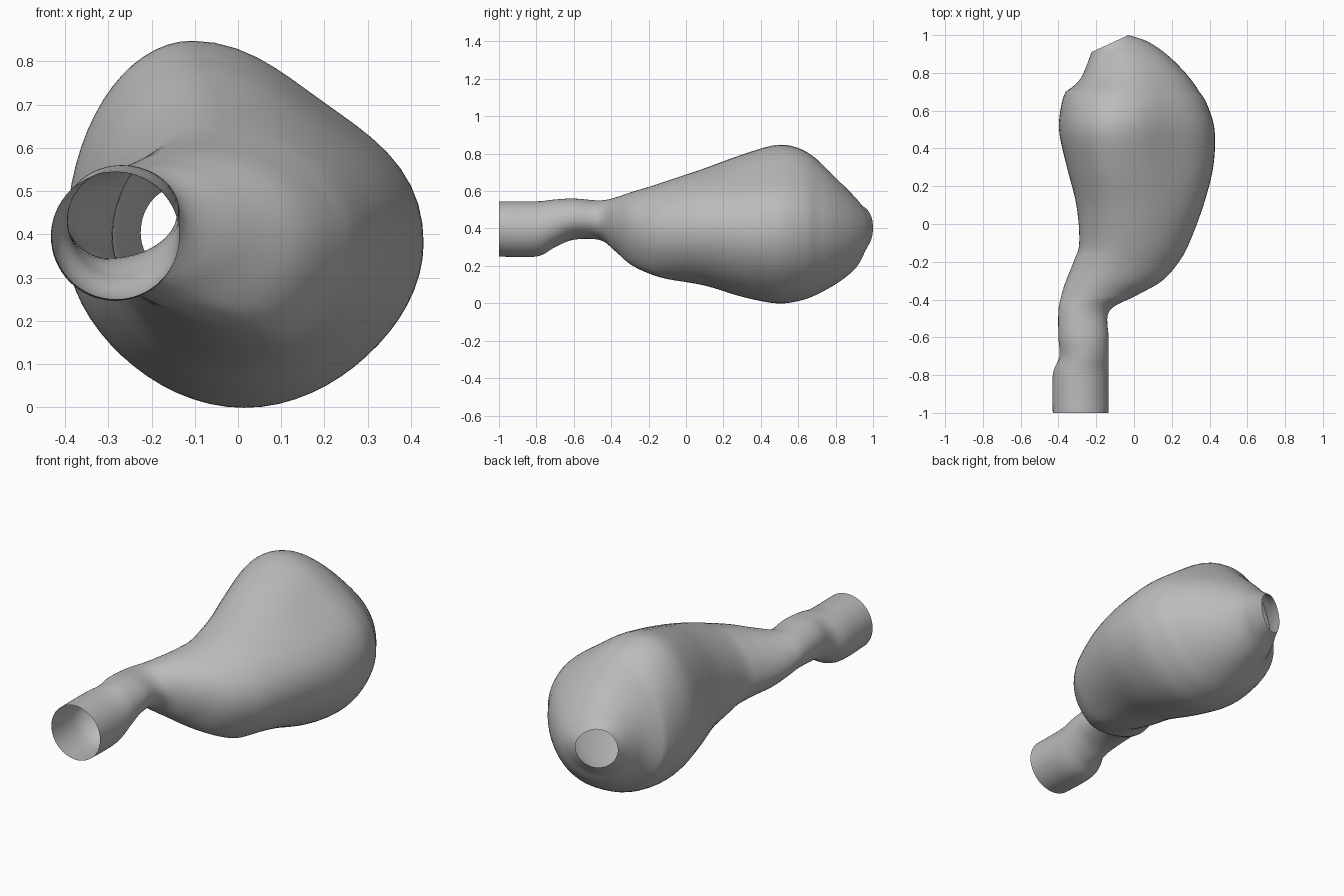
import bpy
import bmesh
from math import sin, cos, pi, exp

cube = bpy.data.objects.get("Cube")
if cube:
    bpy.data.objects.remove(cube, do_unlink=True)

SIDES = 64
STEPS = 6

# Cross-sections along the vessel: y, left, right, bottom, top
STATIONS = [
    (-1, -.43, -.135, .25, .545),
    (-.8, -.43, -.135, .25, .545),
    (-.7, -.395, -.135, .3, .555),
    (-.6, -.4, -.135, .34, .56),
    (-.46, -.4, -.13, .338, .55),
    (-.38, -.385, .01, .28, .565),
    (-.3, -.36, .15, .21, .592),
    (-.2, -.32, .238, .16, .622),
    (-.1, -.29, .293, .13, .655),
    (.1, -.305, .368, .095, .722),
    (.3, -.355, .419, .035, .795),
    (.48, -.395, .428, 0, .846),
    (.6, -.39, .4, .012, .83),
    (.7, -.362, .345, .047, .77),
    (.81, -.29, .215, .11, .665),
    (.89, -.255, .1, .18, .58),
    (.925, -.24, .035, .25, .535),
    (.955, -.225, -.03, .3, .51),
]


def spline(a, b, c, d, t):
    """Catmull-Rom blend of four neighbouring values."""
    return b + t / 2 * (c - a + t * (2*a - 5*b + 4*c - d + t * (3*(b - c) + d - a)))


def resample(rows):
    """Smoothly fill in the sections between the stations."""
    padded = [rows[0]] + rows + [rows[-1]]
    result = []
    for i in range(len(rows) - 1):
        group = padded[i:i + 4]
        for step in range(STEPS):
            result.append([spline(*column, step / STEPS) for column in zip(*group)])
    return result + [rows[-1]]


def bell(y, centre, width):
    return exp(-((y - centre) / width) ** 2)


def section(y, left, right, bottom, top):
    """A closed ring of four quarter ellipses with shifted crown and keel."""
    width, height = right - left, top - bottom
    crown = left + width * (.5 - .16 * bell(y, .35, .5))
    keel = left + width * (.5 + .2 * bell(y, -.24, .15) - .15 * bell(y, -.58, .12))
    waist = bottom + height * (.5 - .05 * bell(y, .45, .35))
    tilt = max(0, y - .7) * 1.8
    middle = (left + right) / 2
    shoulder = .135 * bell(y, .48, .4)
    belly = .03 * bell(y, .4, .5) + .05 * bell(y, -.2, .15)
    ring = []
    for i in range(SIDES):
        angle = 2 * pi * i / SIDES
        c, s = cos(angle), sin(angle)
        # Flatten the sloping shoulder and the underside
        flat = 0
        if s < 0:
            flat = belly
        elif c > 0:
            flat = shoulder * s
        size = 1 - flat * sin(2 * angle) ** 2
        pivot = crown if s > 0 else keel
        x = pivot + size * c * (right - pivot if c > 0 else pivot - left)
        z = waist + size * s * (top - waist if s > 0 else waist - bottom)
        ring.append((x, y + tilt * (x - middle), z))
    return ring


# Open-ended sac and neck lofted as one skin
bm = bmesh.new()
rings = [[bm.verts.new(p) for p in section(*row)] for row in resample(STATIONS)]
for near, far in zip(rings, rings[1:]):
    for i in range(SIDES):
        j = (i + 1) % SIDES
        bm.faces.new((near[i], near[j], far[j], far[i]))
bmesh.ops.recalc_face_normals(bm, faces=bm.faces)
mesh = bpy.data.meshes.new("vessel_wall")
bm.to_mesh(mesh)
bm.free()
vessel = bpy.data.objects.new("vessel_wall", mesh)
bpy.context.collection.objects.link(vessel)

# Plain grey skin
grey = bpy.data.materials.new("plain_grey")
grey.use_nodes = True
colour = (.5, .5, .5, 1)
grey.diffuse_color = colour
grey.node_tree.nodes["Principled BSDF"].inputs["Base Color"].default_value = colour
mesh.materials.append(grey)

bpy.context.view_layer.objects.active = vessel
vessel.select_set(True)
bpy.ops.object.shade_smooth()
